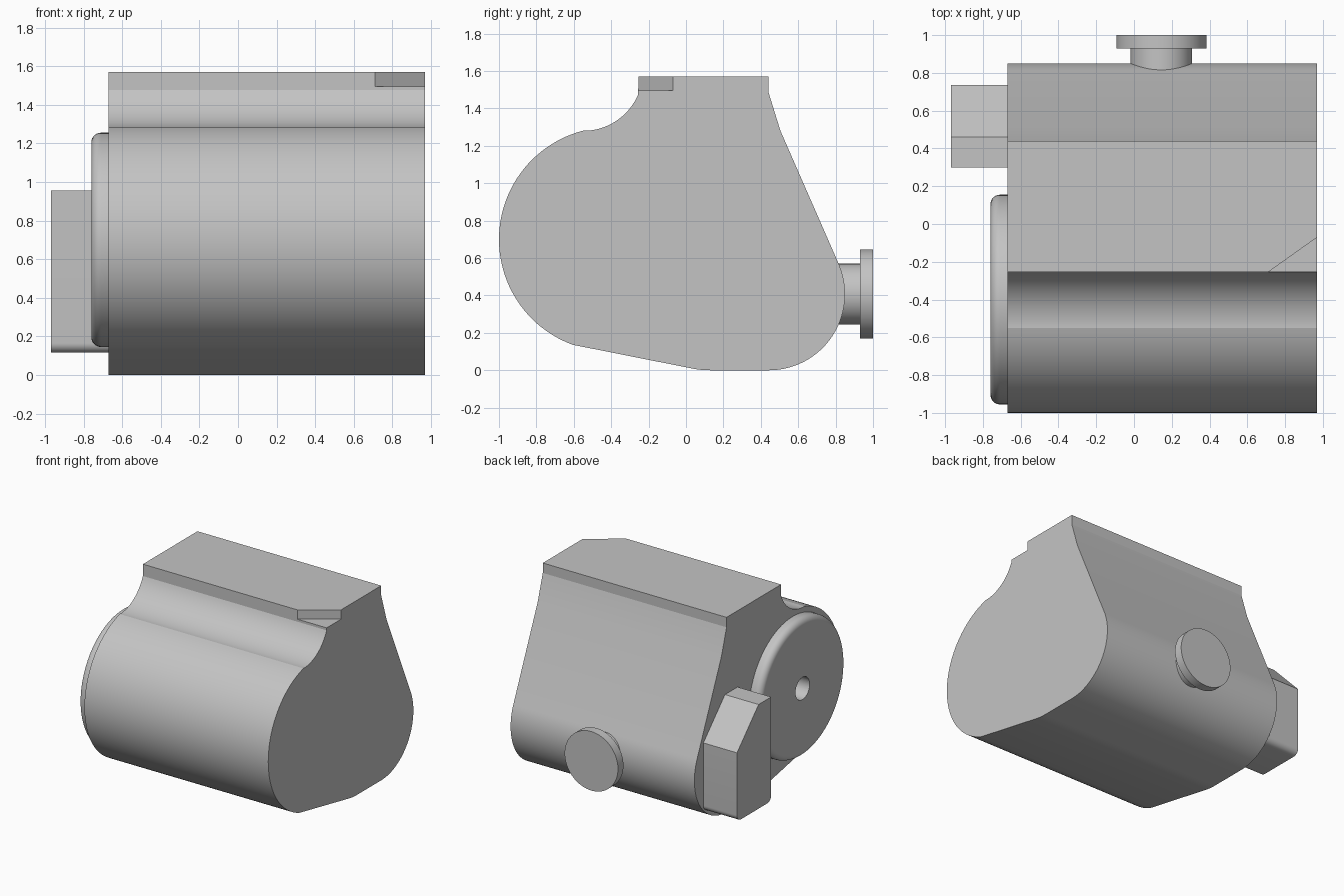
import bpy, bmesh
from math import cos, sin, radians, pi
from mathutils import Matrix

cube = bpy.data.objects.get("Cube")
if cube:
    bpy.data.objects.remove(cube, do_unlink=True)

grey = bpy.data.materials.new("plain grey")
grey.use_nodes = True
colour = (0.55, 0.55, 0.55, 1)
grey.diffuse_color = colour
grey.node_tree.nodes["Principled BSDF"].inputs["Base Color"].default_value = colour


def arc(cy, cz, r, start, end, n):
    """Points on an arc, angles in degrees."""
    angles = [radians(start + (end - start) * i / n) for i in range(n + 1)]
    return [(cy + r * cos(a), cz + r * sin(a)) for a in angles]


def finish(name, bm):
    bmesh.ops.recalc_face_normals(bm, faces=bm.faces)
    mesh = bpy.data.meshes.new(name)
    bm.to_mesh(mesh)
    bm.free()
    mesh.materials.append(grey)
    obj = bpy.data.objects.new(name, mesh)
    bpy.context.collection.objects.link(obj)
    return obj


def extrude(name, points, axis, low, high):
    """Prism from a profile: (y, z) along X or (x, y) along Z."""
    place = (lambda p, d: (d, *p)) if axis == "X" else (lambda p, d: (*p, d))
    bm = bmesh.new()
    face = bm.faces.new([bm.verts.new(place(p, low)) for p in points])
    new = bmesh.ops.extrude_face_region(bm, geom=[face])["geom"]
    bmesh.ops.translate(bm, vec=place((0, 0), high - low),
                        verts=[v for v in new if isinstance(v, bmesh.types.BMVert)])
    return finish(name, bm)


def lathe(name, profile, axis, centre, steps=96):
    """Spin (radius, position) points about X or Y; the ends lie on the axis."""
    bm = bmesh.new()
    verts = [bm.verts.new((d, r, 0) if axis == "X" else (r, d, 0)) for r, d in profile]
    edges = [bm.edges.new(pair) for pair in zip(verts, verts[1:])]
    bmesh.ops.spin(bm, geom=verts + edges, cent=(0, 0, 0), angle=2 * pi, steps=steps,
                   axis=(1, 0, 0) if axis == "X" else (0, 1, 0))
    bmesh.ops.remove_doubles(bm, verts=bm.verts, dist=0.0001)
    bmesh.ops.transform(bm, matrix=Matrix.Translation(centre), verts=bm.verts)
    return finish(name, bm)


def cut(obj, cutter):
    mod = obj.modifiers.new("cut", "BOOLEAN")
    mod.operation = "DIFFERENCE"
    mod.solver = "EXACT"
    mod.object = cutter
    bpy.context.view_layer.objects.active = obj
    bpy.ops.object.modifier_apply(modifier=mod.name)


# Housing cross-section: barrel, concave shoulder, flat top, sloped back, rounded sump
profile = arc(-0.4, 0.7, 0.6, 250, 104.5, 48)
profile += arc(-0.55, 1.6, 0.32, 270, 337, 20)[1:]
profile += [(-0.255, 1.57), (0.44, 1.57), (0.44, 1.49), (0.505, 1.28)]
profile += arc(0.443, 0.407, 0.407, 24, -90, 36)
profile += arc(0.13, 0.5, 0.5, 270, 259, 4)
housing = extrude("housing", profile, "X", -0.67, 0.97)

# Round end cover with a rolled rim
cover = lathe("end_cover", [(0, -0.66), (0.555, -0.66)]
              + [(0.505 + r, -0.71 - d) for r, d in arc(0, 0, 0.05, 0, 90, 10)]
              + [(0, -0.76)], "X", (0, -0.4, 0.7))

# Side box with a sloped upper corner and rounded lower corners
box_profile = [(0.3, 0.955), (0.46, 0.955), (0.735, 0.67)]
box_profile += arc(0.685, 0.165, 0.05, 0, -90, 9) + arc(0.35, 0.165, 0.05, 270, 180, 9)
side_box = extrude("side_box", box_profile, "X", -0.97, -0.66)

# Rear port with flange
port = lathe("rear_port", [(0, 0.7), (0.163, 0.7), (0.163, 0.93), (0.238, 0.93),
                           (0.238, 1.0), (0, 1.0)], "Y", (0.145, 0, 0.407))

# Cutters: shaft bore and top corner notch
bore = lathe("bore_cutter", [(0, -0.9), (0.09, -0.9), (0.09, -0.45), (0, -0.45)],
             "X", (0, -0.4, 0.7), 48)
slope = 0.185 / 0.26
notch = extrude("notch_cutter", [(0.71 - 0.1, -0.255 - 0.1 * slope),
                                 (0.97 + 0.1, -0.07 + 0.1 * slope),
                                 (1.07, -0.255 - 0.1 * slope)], "Z", 1.495, 1.7)
cut(housing, bore)
cut(cover, bore)
cut(housing, notch)
for helper in (bore, notch):
    bpy.data.objects.remove(helper, do_unlink=True)

# Smooth curved walls, keep creases sharp
bpy.ops.object.select_all(action="DESELECT")
for obj in (housing, cover, side_box, port):
    obj.select_set(True)
bpy.context.view_layer.objects.active = housing
bpy.ops.object.shade_smooth_by_angle(angle=radians(13))
